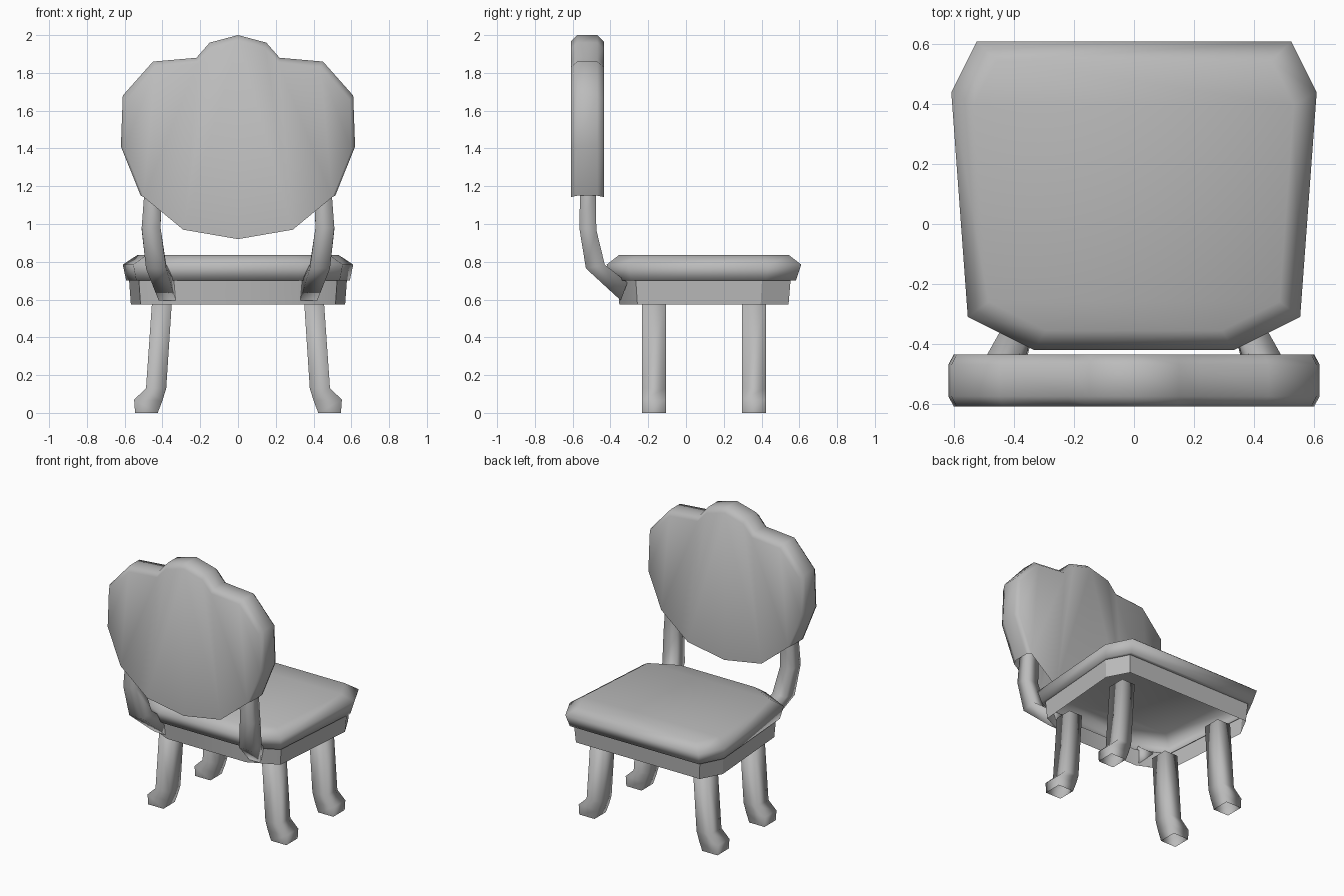
import bpy
import bmesh
import math

cube = bpy.data.objects.get("Cube")
if cube:
    bpy.data.objects.remove(cube)

grey = bpy.data.materials.new("plain_grey")
grey.use_nodes = True
colour = (0.5, 0.5, 0.5, 1)
grey.diffuse_color = colour
grey.node_tree.nodes["Principled BSDF"].inputs["Base Color"].default_value = colour


def finish(name, bm, angle=180):
    """Turn a bmesh into a shaded object."""
    bmesh.ops.recalc_face_normals(bm, faces=bm.faces)
    mesh = bpy.data.meshes.new(name)
    bm.to_mesh(mesh)
    bm.free()
    mesh.materials.append(grey)
    obj = bpy.data.objects.new(name, mesh)
    bpy.context.collection.objects.link(obj)
    bpy.ops.object.select_all(action="DESELECT")
    obj.select_set(True)
    bpy.context.view_layer.objects.active = obj
    bpy.ops.object.shade_smooth_by_angle(angle=math.radians(angle))
    return obj


def loft(bm, rings, closed=True):
    """Join rings of points with quads and return the ring vertices."""
    loops = [[bm.verts.new(p) for p in ring] for ring in rings]
    for a, b in zip(loops, loops[1:]):
        n = len(a)
        for i in range(n if closed else n - 1):
            j = (i + 1) % n
            bm.faces.new((a[i], a[j], b[j], b[i]))
    return loops


# Seat outline: a tapered square with cut corners
half = [(0.335, -0.42), (0.555, -0.31), (0.61, 0.44), (0.525, 0.61)]
outline = half + [(-x, y) for x, y in reversed(half)]
MID = 0.095


def seat_ring(sx, sy, z):
    return [(x * sx, MID + (y - MID) * sy, z) for x, y in outline]


# Cushion
bm = bmesh.new()
loops = loft(bm, [seat_ring(0.94, 0.89, 0.70), seat_ring(0.97, 0.945, 0.70),
                  seat_ring(1, 1, 0.785), seat_ring(0.875, 0.875, 0.835)])
top = loops[-1]
for i in range(3):
    bm.faces.new((top[i], top[i + 1], top[6 - i], top[7 - i]))
finish("seat_cushion", bm, 75)

# Seat frame, a hollow band
bm = bmesh.new()
loft(bm, [seat_ring(0.93, 0.87, 0.575), seat_ring(0.945, 0.89, 0.70)])
finish("seat_frame", bm, 30)

# Legs with feet turned outward: (inner x, z), (outer x, z)
leg_profile = [((0.425, 0), (0.545, 0)), ((0.40, 0.065), (0.55, 0.07)),
               ((0.38, 0.13), (0.487, 0.13)), ((0.35, 0.59), (0.455, 0.59))]
for side, side_name in ((1, "left"), (-1, "right")):
    for y, end in ((-0.17, "front"), (0.36, "back")):
        bm = bmesh.new()
        rings = [[(side * a, y - 0.064, za), (side * b, y - 0.064, zb),
                  (side * b, y + 0.064, zb), (side * a, y + 0.064, za)]
                 for (a, za), (b, zb) in leg_profile]
        bm.faces.new(loft(bm, rings)[-1])
        finish(f"{end}_{side_name}_leg", bm)

# Bent posts that carry the backrest: x range, outer (y, z), inner (y, z)
post_profile = [((0.33, 0.42), (-0.345, 0.595), (-0.31, 0.69)),
                ((0.38, 0.487), (-0.53, 0.765), (-0.43, 0.785)),
                ((0.41, 0.51), (-0.565, 0.98), (-0.475, 0.97)),
                ((0.405, 0.495), (-0.56, 1.18), (-0.476, 1.18))]
for side, side_name in ((1, "left"), (-1, "right")):
    bm = bmesh.new()
    rings = [[(side * a, *outer), (side * b, *outer),
              (side * b, *inner), (side * a, *inner)]
             for (a, b), outer, inner in post_profile]
    bm.faces.new(loft(bm, rings)[0])
    finish(f"{side_name}_back_post", bm)

# Backrest: a scalloped rim around the sides and top, open below
rim = [(0.515, 1.15), (0.62, 1.41), (0.61, 1.68), (0.45, 1.86),
       (0.22, 1.88), (0.15, 1.96), (0, 2.0)]
rim += [(-x, z) for x, z in reversed(rim[:-1])]
bm = bmesh.new()
depths = [(-0.61, 0.03), (-0.575, 0), (-0.47, 0), (-0.435, 0.03)]
loops = loft(bm, [[(x * (1 - s), y, z - s * (z - 0.9)) for x, z in rim]
                  for y, s in depths], closed=False)
# Front and rear panels
for edge, y in ((loops[0], -0.61), (loops[-1], -0.435)):
    tip = bm.verts.new((0, y, 0.92))
    for e, x in ((edge, 0.29), (edge[::-1], -0.29)):
        low = bm.verts.new((x, y, 0.97))
        bm.faces.new((e[6], e[5], low, tip))
        bm.faces.new((e[5], e[4], low))
        bm.faces.new((e[4], e[3], e[0], low))
        bm.faces.new((e[3], e[2], e[1], e[0]))
finish("backrest", bm)
